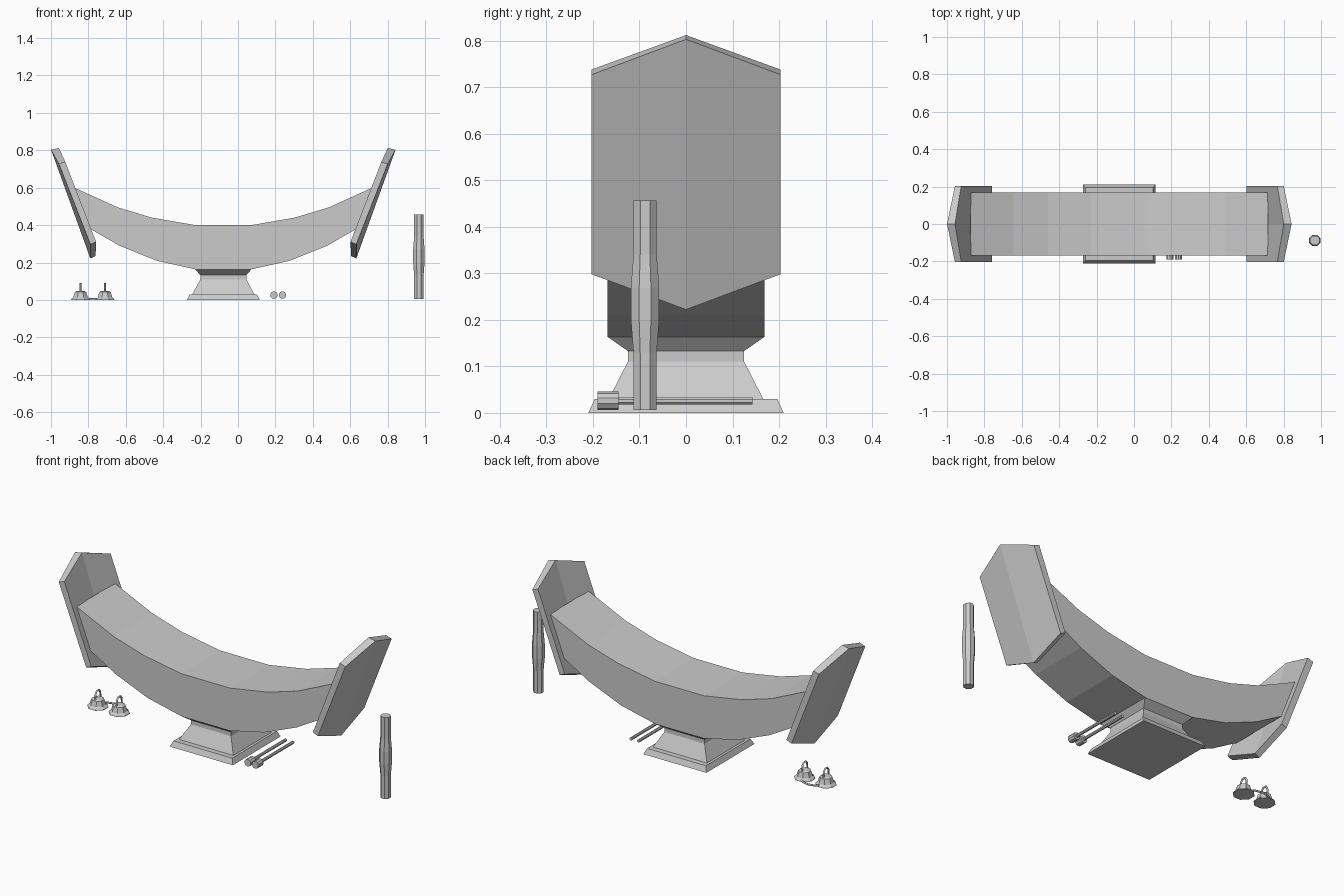
import bpy, bmesh, math
from mathutils import Vector

if "Cube" in bpy.data.objects:
    bpy.data.objects.remove(bpy.data.objects["Cube"])

CX = -0.0785  # symmetry plane of the main instrument

grey = bpy.data.materials.new("plain_grey")
grey.diffuse_color = (0.6, 0.6, 0.6, 1)
grey.use_nodes = True
grey.node_tree.nodes["Principled BSDF"].inputs["Base Color"].default_value = grey.diffuse_color


def finish(name, bm):
    bmesh.ops.recalc_face_normals(bm, faces=bm.faces)
    me = bpy.data.meshes.new(name)
    bm.to_mesh(me)
    bm.free()
    ob = bpy.data.objects.new(name, me)
    me.materials.append(grey)
    bpy.context.collection.objects.link(ob)
    return ob


def loft(name, rings):
    """Skin a list of equal-length vertex rings and cap both ends."""
    bm = bmesh.new()
    rs = [[bm.verts.new(p) for p in r] for r in rings]
    n = len(rs[0])
    for a, b in zip(rs, rs[1:]):
        for i in range(n):
            j = (i + 1) % n
            bm.faces.new((a[i], a[j], b[j], b[i]))
    bm.faces.new(rs[0])
    bm.faces.new(rs[-1])
    return finish(name, bm)


def turned(name, profile, origin, sides, axis='Z'):
    """Lathe of (radius, height) pairs along z or y."""
    rings = []
    for r, h in profile:
        ring = []
        for i in range(sides):
            a = math.tau * (i + 0.5) / sides
            c, s = r * math.cos(a), r * math.sin(a)
            ring.append(Vector(origin) + Vector((c, s, h) if axis == 'Z' else (c, h, s)))
        rings.append(ring)
    return loft(name, rings)


def tube(name, pts, radius):
    cu = bpy.data.curves.new(name, 'CURVE')
    cu.dimensions = '3D'
    cu.bevel_depth = radius
    cu.bevel_resolution = 1
    cu.use_fill_caps = True
    sp = cu.splines.new('POLY')
    sp.points.add(len(pts) - 1)
    for p, q in zip(sp.points, pts):
        p.co = (*q, 1)
    cu.materials.append(grey)
    ob = bpy.data.objects.new(name, cu)
    bpy.context.collection.objects.link(ob)


# curved body: half of the top and bottom arcs, mirrored
half = [((0.796, 0.60), (0.712, 0.38)), ((0.565, 0.495), (0.555, 0.29)),
        ((0.382, 0.44), (0.357, 0.21)), ((0.15, 0.40), (0.147, 0.163))]
stations = [((-a, b), (-c, d)) for (a, b), (c, d) in half] + half[::-1]
loft("curved_body", [[(CX + t[0], -0.169, t[1]), (CX + t[0], 0.169, t[1]),
                      (CX + b[0], 0.169, b[1]), (CX + b[0], -0.169, b[1])]
                     for t, b in stations])

# leaning hexagonal end plates, slightly folded along the middle
outer = [(0.921, 0.803), (0.879, 0.727), (0.711, 0.298), (0.711, 0.222)]
inner = [(0.879, 0.812), (0.845, 0.738), (0.680, 0.310), (0.683, 0.235)]
W = 0.203
for side, name in ((-1, "left_end_plate"), (1, "right_end_plate")):
    bm = bmesh.new()
    skins = []
    for pts in (outer, inner):
        P = [(CX + side * x, z) for x, z in pts]
        ys = [(0, 0), (1, W), (2, W), (3, 0), (2, -W), (1, -W)]
        v = [bm.verts.new((P[k][0], y, P[k][1])) for k, y in ys]
        bm.faces.new((v[0], v[1], v[2], v[3]))
        bm.faces.new((v[0], v[3], v[4], v[5]))
        skins.append(v)
    a, b = skins
    for i in range(6):
        j = (i + 1) % 6
        bm.faces.new((a[i], a[j], b[j], b[i]))
    finish(name, bm)

# stepped pedestal
steps = [(0.194, 0.21, 0), (0.18, 0.196, 0.03), (0.166, 0.166, 0.03), (0.123, 0.125, 0.11),
         (0.123, 0.125, 0.133), (0.15, 0.168, 0.163)]
loft("pedestal", [[(CX - w, -d, z), (CX + w, -d, z), (CX + w, d, z), (CX - w, d, z)]
                  for w, d, z in steps])

# two mallets lying on the ground
for i, x in enumerate((0.192, 0.238)):
    turned(f"mallet_head_{i+1}", [(0.020, -0.19), (0.020, -0.145)], (x, 0, 0.026), 10, 'Y')
    turned(f"mallet_handle_{i+1}", [(0.0085, -0.15), (0.0085, 0.143)], (x, 0, 0.026), 8, 'Y')

# standing stick with a swollen middle
turned("standing_stick", [(0.027, 0.006), (0.027, 0.13), (0.033, 0.20), (0.033, 0.27),
                          (0.027, 0.34), (0.027, 0.457)], (0.967, -0.088, 0), 8)

# pair of small bells with loop handles joined by a cord
BY = -0.025
for i, x in enumerate((-0.842, -0.711)):
    turned(f"bell_{i+1}", [(0.055, 0), (0.052, 0.006), (0.042, 0.014), (0.033, 0.042), (0.022, 0.049)],
           (x, BY, 0), 8)
    tube(f"bell_loop_{i+1}", [(x, BY - 0.024, 0.04), (x, BY - 0.02, 0.075), (x, BY - 0.01, 0.088),
                              (x, BY + 0.01, 0.088), (x, BY + 0.02, 0.075), (x, BY + 0.024, 0.04)], 0.005)
tube("bell_cord", [(-0.842, 0.01, 0.006), (-0.82, 0.03, 0.006), (-0.777, 0.04, 0.006),
                   (-0.735, 0.03, 0.006), (-0.711, 0.01, 0.006)], 0.005)
